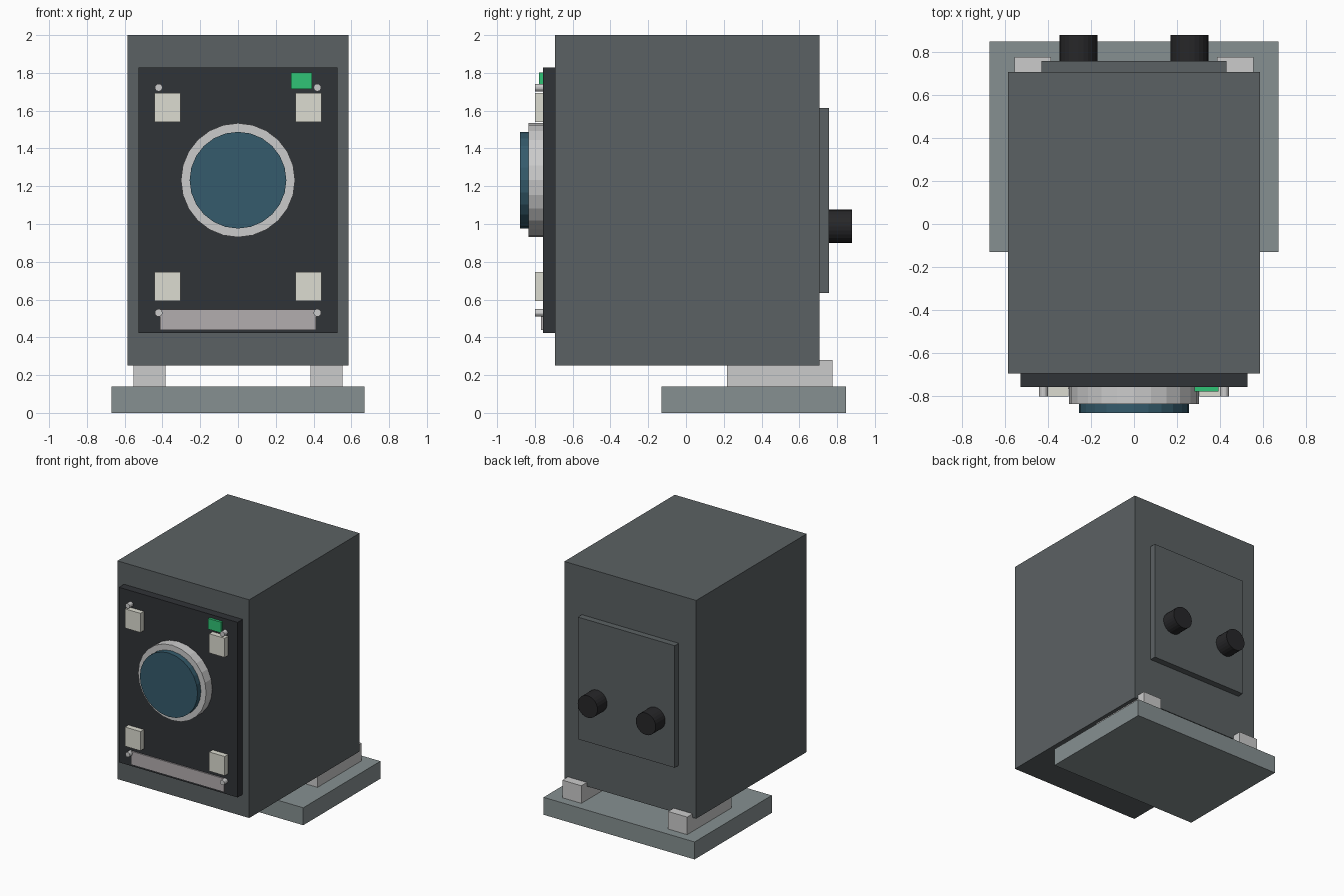
import bpy, math

if "Cube" in bpy.data.objects:
    bpy.data.objects.remove(bpy.data.objects["Cube"])


def mat(name, r, g, b):
    m = bpy.data.materials.new(name)
    m.diffuse_color = (r, g, b, 1)
    m.use_nodes = True
    m.node_tree.nodes["Principled BSDF"].inputs["Base Color"].default_value = m.diffuse_color
    return m


CASE = mat("case_grey", 0.105, 0.12, 0.125)
DARK = mat("dark_panel", 0.03, 0.033, 0.038)
BLACK = mat("black", 0.02, 0.02, 0.022)
STONE = mat("plinth_grey", 0.24, 0.28, 0.285)
METAL = mat("metal", 0.52, 0.53, 0.54)
CREAM = mat("cream", 0.72, 0.72, 0.64)
GLASS = mat("blue_glass", 0.035, 0.105, 0.15)
GREEN = mat("green", 0.03, 0.55, 0.18)
STRIP = mat("strip_grey", 0.45, 0.42, 0.43)


def finish(name, m):
    ob = bpy.context.object
    ob.name = name
    ob.data.materials.append(m)
    return ob


def box(name, x, y, z, m):
    """Box from (min, max) ranges."""
    r = (x, y, z)
    bpy.ops.mesh.primitive_cube_add(size=1, location=[(a + b) / 2 for a, b in r])
    bpy.context.object.scale = [b - a for a, b in r]
    bpy.ops.object.transform_apply(location=False, rotation=False, scale=True)
    return finish(name, m)


def disc(name, x, z, radius, y, m, sides=24):
    """Cylinder lying along y."""
    bpy.ops.mesh.primitive_cylinder_add(
        vertices=sides, radius=radius, depth=y[1] - y[0],
        location=(x, (y[0] + y[1]) / 2, z), rotation=(math.pi / 2, 0, 0))
    return finish(name, m)


# Main case and plinth
box("case", (-0.585, 0.585), (-0.693, 0.706), (0.25, 2.0), CASE)
box("plinth", (-0.67, 0.67), (-0.13, 0.848), (0, 0.14), STONE)

# Front panel with round window
box("front_panel", (-0.527, 0.527), (-0.757, -0.693), (0.424, 1.828), DARK)
disc("window_bezel", 0, 1.232, 0.302, (-0.835, -0.757), METAL)
disc("window_glass", 0, 1.232, 0.256, (-0.878, -0.835), GLASS)
box("indicator", (0.28, 0.393), (-0.777, -0.757), (1.715, 1.801), GREEN)
box("label_strip", (-0.412, 0.412), (-0.767, -0.757), (0.44, 0.548), STRIP)

# Parts mirrored left and right
for side, s in (("left", -1), ("right", 1)):
    def span(a, b):
        return tuple(sorted((s * a, s * b)))

    for level, pad_z, screw_z in (("upper", (1.54, 1.694), 1.722),
                                  ("lower", (0.592, 0.746), 0.53)):
        box(f"{level}_{side}_pad", span(0.305, 0.442), (-0.8, -0.757), pad_z, CREAM)
        disc(f"{level}_{side}_screw", s * 0.42, screw_z, 0.02, (-0.8, -0.757), METAL, 16)
    box(f"{side}_runner", span(0.385, 0.554), (0.217, 0.776), (0.14, 0.281), METAL)
    disc(f"{side}_rear_knob", s * 0.258, 0.988, 0.088, (0.757, 0.878), BLACK)

# Rear access panel
box("rear_panel", (-0.43, 0.43), (0.706, 0.757), (0.636, 1.615), CASE)
